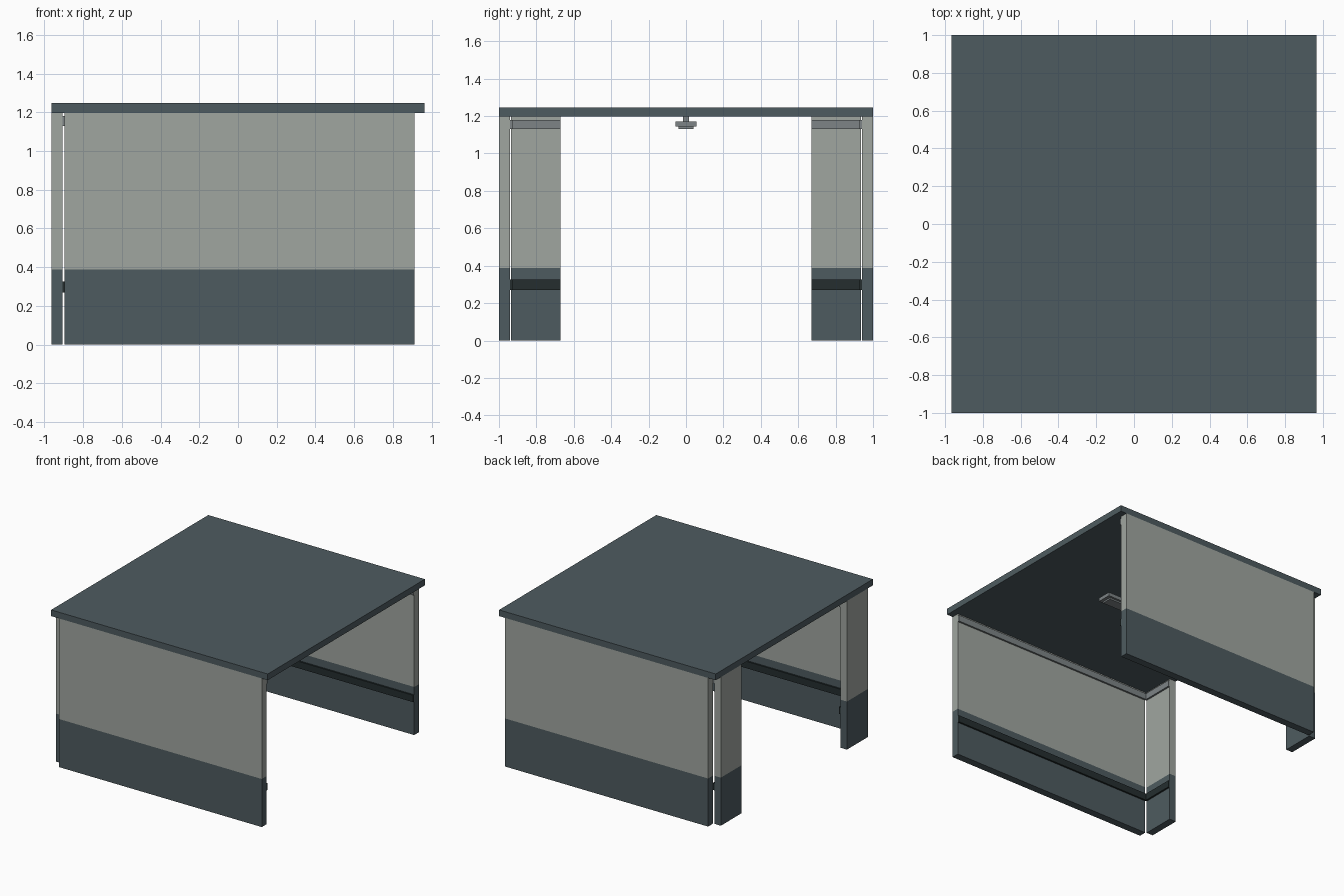
import bpy, bmesh
from mathutils import Vector

if "Cube" in bpy.data.objects:
    bpy.data.objects.remove(bpy.data.objects["Cube"])


def material(name, rgb):
    m = bpy.data.materials.new(name)
    m.diffuse_color = (*rgb, 1.0)
    m.use_nodes = True
    m.node_tree.nodes["Principled BSDF"].inputs["Base Color"].default_value = m.diffuse_color
    return m


SLATE = material("slate", (0.076, 0.105, 0.117))
PLASTER = material("pale_grey_green", (0.352, 0.381, 0.352))
DARK = material("dark_rail", (0.018, 0.027, 0.028))
GREY = material("mid_grey", (0.205, 0.231, 0.238))
SPLIT = 0.387  # height where the slate wainscot ends


def box(name, x, y, z, mats, split=None):
    """Box from (min, max) ranges; faces above 'split' take the second material."""
    bm = bmesh.new()
    bmesh.ops.create_cube(bm, size=1.0)
    for v in bm.verts:
        v.co = Vector([(r[0] + r[1]) / 2 + c * (r[1] - r[0])
                       for c, r in zip(v.co, (x, y, z))])
    if split is not None:
        bmesh.ops.bisect_plane(bm, geom=bm.verts[:] + bm.edges[:] + bm.faces[:],
                               plane_co=(0, 0, split), plane_no=(0, 0, 1))
        for f in bm.faces:
            f.material_index = int(f.calc_center_median().z > split)
    me = bpy.data.meshes.new(name)
    bm.to_mesh(me)
    bm.free()
    for m in mats:
        me.materials.append(m)
    ob = bpy.data.objects.new(name, me)
    bpy.context.collection.objects.link(ob)
    return ob


def side_range(s, a, b):
    return tuple(sorted((s * a, s * b)))


# Flat roof slab
box("roof", (-0.965, 0.965), (-1, 1), (1.197, 1.247), [SLATE])

WALL_X = (-0.897, 0.912)
PROUD = 0.014
RAILS = (("bumper_rail", (0.27, 0.325), DARK), ("cornice_rail", (1.13, 1.18), GREY))

for s, side in ((-1, "front"), (1, "back")):
    # Long side wall and short return wall, with slate lower part
    box(side + "_wall", WALL_X, side_range(s, 0.94, 1.0), (0, 1.197),
        [SLATE, PLASTER], SPLIT)
    box(side + "_return_wall", (-0.965, -0.907), side_range(s, 0.67, 0.935),
        (0, 1.197), [SLATE, PLASTER], SPLIT)
    # Inner rails along both walls
    for name, z, mat in RAILS:
        box(f"{side}_{name}", WALL_X, side_range(s, 0.94 - PROUD, 0.94), z, [mat])
        box(f"{side}_return_{name}", (-0.907, -0.907 + PROUD),
            side_range(s, 0.67, 0.935), z, [mat])

# Ceiling lamp: stem, body and lens
box("lamp_stem", (-0.015, 0.015), (-0.015, 0.015), (1.17, 1.197), [GREY])
box("lamp_body", (-0.29, 0.29), (-0.057, 0.057), (1.143, 1.172), [GREY])
box("lamp_lens", (-0.265, 0.265), (-0.04, 0.04), (1.13, 1.143), [GREY])
